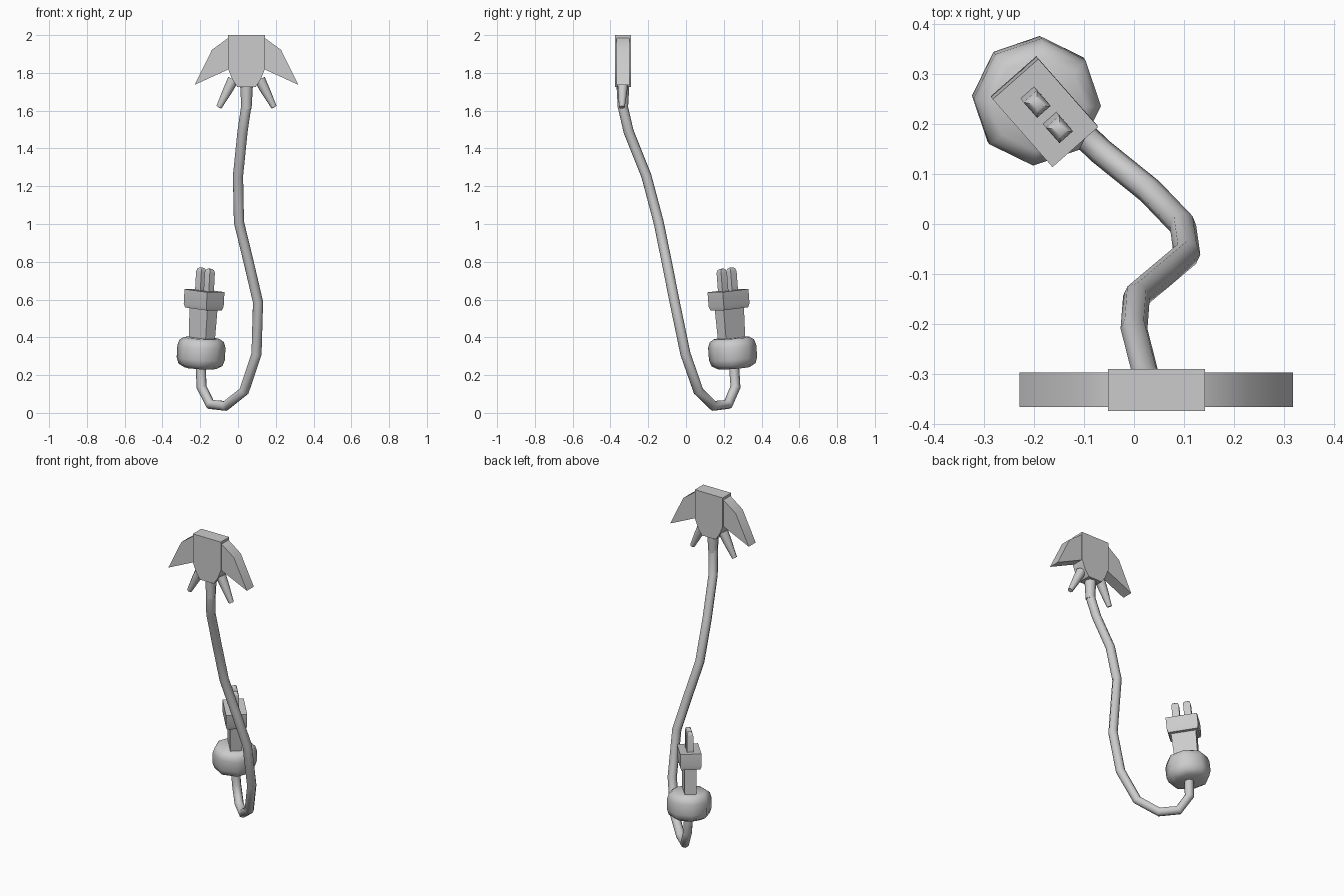
import bpy, bmesh, math
from mathutils import Vector, Matrix

if "Cube" in bpy.data.objects:
    bpy.data.objects.remove(bpy.data.objects["Cube"])


def finish(bm, name, angle=50):
    bmesh.ops.recalc_face_normals(bm, faces=bm.faces)
    me = bpy.data.meshes.new(name)
    bm.to_mesh(me)
    bm.free()
    me.polygons.foreach_set("use_smooth", [True] * len(me.polygons))
    me.set_sharp_from_angle(angle=math.radians(angle))
    ob = bpy.data.objects.new(name, me)
    bpy.context.collection.objects.link(ob)
    return ob


def loft(name, rings, matrix=None, angle=50):
    """Skin a list of equal-length closed rings and cap both ends."""
    bm = bmesh.new()
    vs = [[bm.verts.new(p) for p in r] for r in rings]
    n = len(rings[0])
    for a, b in zip(vs, vs[1:]):
        for i in range(n):
            bm.faces.new((a[i], a[(i + 1) % n], b[(i + 1) % n], b[i]))
    bm.faces.new(vs[0])
    bm.faces.new(vs[-1])
    if matrix:
        bm.transform(matrix)
    return finish(bm, name, angle)


def slab(name, outline, y0, y1, side=1):
    """Extrude an (x offset, z) outline through the flat head."""
    return loft(name, [[(HX + side * x, y, z) for x, z in outline] for y in (y0, y1)])


def rect(l, s, z, cx=0):
    return [(cx + i * l / 2, j * s / 2, z) for i, j in ((-1, -1), (1, -1), (1, 1), (-1, 1))]


def circle(r, z, n=8):
    return [(r * math.cos(math.tau * i / n), r * math.sin(math.tau * i / n), z) for i in range(n)]


# Flat head at the top of the cable
HX, HY = 0.045, -0.334
slab("head_block", [(-.0975, 2), (.0975, 2), (.0975, 1.82), (.075, 1.765), (.048, 1.725),
                    (-.048, 1.725), (-.075, 1.765), (-.0975, 1.82)], -.375, -.291)
for tag, side in (("right", 1), ("left", -1)):
    slab(f"head_fin_{tag}", [(.06, 2), (.097, 1.985), (.183, 1.922), (.274, 1.737),
                             (.097, 1.818), (.06, 1.83)], -.367, -.298, side)
    # Tapered prong below the head
    top, tip = Vector((HX + side * .07, HY, 1.765)), Vector((HX + side * .146, HY - .005, 1.618))
    axis = (tip - top).normalized()
    m = Matrix.Translation(top) @ Vector((0, 0, 1)).rotation_difference(axis).to_matrix().to_4x4()
    loft(f"head_prong_{tag}", [circle(r, z) for r, z in
                               ((.03, 0), (.025, .07), (.015, (tip - top).length))], m)

# Collar where the cable enters the head
loft("cable_collar", [circle(r, z) for r, z in ((.034, 1.735), (.027, 1.61))],
     Matrix.Translation((HX, HY, 0)))

# Hanging cable
path = [(.045, -.336, 1.73), (.043, -.334, 1.62), (.024, -.304, 1.49), (0, -.21, 1.255),
        (.005, -.145, 1.01), (.055, -.103, .804), (.106, -.06, .587), (.098, -.003, .312),
        (.032, .066, .115), (-.066, .145, .037), (-.147, .222, .045), (-.193, .262, .137),
        (-.197, .254, .25)]
cu = bpy.data.curves.new("cable", "CURVE")
cu.dimensions = "3D"
cu.bevel_depth = 0.027
cu.bevel_resolution = 2
cu.use_fill_caps = True
sp = cu.splines.new("POLY")
sp.points.add(len(path) - 1)
for p, co in zip(sp.points, path):
    p.co = (*co, 1)
bpy.context.collection.objects.link(bpy.data.objects.new("cable", cu))

# Plug frame: tilted a little along its long side
a = Vector((.055, -.075, 1)).normalized()
l = Vector((.66, -.75, 0))
l = (l - a * l.dot(a)).normalized()
s = a.cross(l)
P = Matrix.Translation((-.2, .253, .237)) @ Matrix((l, s, a)).transposed().to_4x4()

# Plug: round grip, neck, face block and two pins
loft("plug_grip", [circle(r, z) for r, z in
                   ((.085, 0), (.117, .018), (.128, .05), (.128, .115), (.118, .145), (.095, .16))], P)
loft("plug_neck", [rect(.135, .066, .155), rect(.145, .072, .34)], P)
loft("plug_face", [rect(.17, .11, .315), rect(.182, .122, .335), rect(.182, .122, .412)], P)
for tag, x in (("a", -.034), ("b", .034)):
    loft(f"plug_pin_{tag}", [rect(.042, .036, .40, x), rect(.042, .036, .51, x),
                             rect(.034, .028, .525, x), rect(.018, .014, .531, x)], P)
